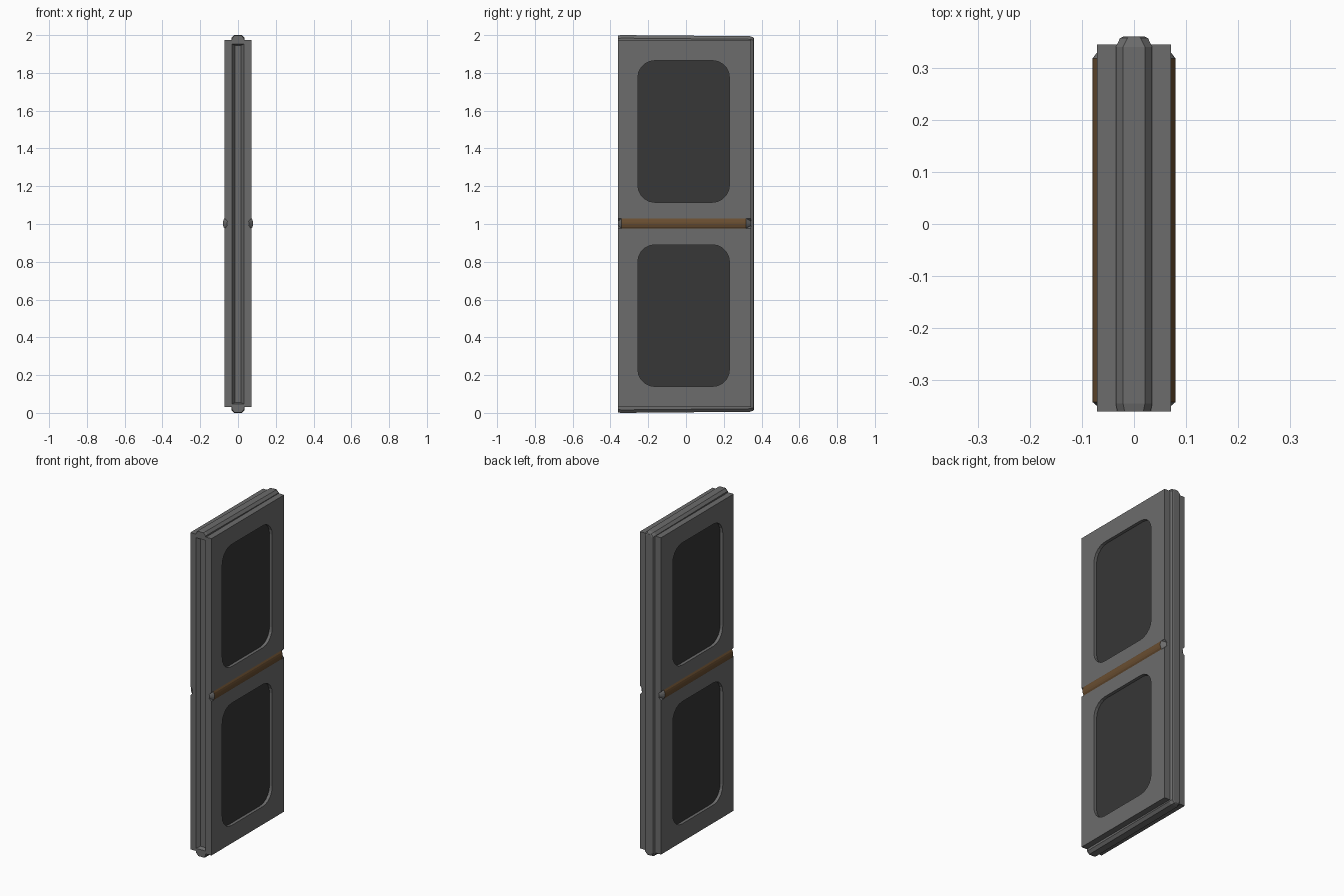
import bpy, bmesh, math
from mathutils import Vector

if "Cube" in bpy.data.objects:
    bpy.data.objects.remove(bpy.data.objects["Cube"])


def material(name, rgb):
    m = bpy.data.materials.new(name)
    m.diffuse_color = (*rgb, 1)
    m.use_nodes = True
    m.node_tree.nodes["Principled BSDF"].inputs["Base Color"].default_value = m.diffuse_color
    return m


GREY = material("door grey", (0.15, 0.15, 0.15))
DARK = material("dark panel", (0.038, 0.038, 0.038))
BROWN = material("bronze strip", (0.14, 0.075, 0.03))


def loft(name, rings, mat):
    """Closed solid through rings that all have the same number of points."""
    bm = bmesh.new()
    rows = [[bm.verts.new(p) for p in r] for r in rings]
    n = len(rows[0])
    for a, b in zip(rows, rows[1:]):
        for i in range(n):
            bm.faces.new((a[i], a[(i + 1) % n], b[(i + 1) % n], b[i]))
    bm.faces.new(rows[0])
    bm.faces.new(rows[-1])
    bmesh.ops.recalc_face_normals(bm, faces=bm.faces)
    me = bpy.data.meshes.new(name)
    bm.to_mesh(me)
    bm.free()
    me.materials.append(mat)
    ob = bpy.data.objects.new(name, me)
    bpy.context.collection.objects.link(ob)
    return ob


def xz_ring(profile, y):
    return [(x, y, z) for x, z in profile]


def cut(ob, cutter):
    m = ob.modifiers.new("cut", "BOOLEAN")
    m.operation, m.solver, m.object = "DIFFERENCE", "EXACT", cutter
    cutter.hide_render = True
    cutter.hide_set(True)


def rounded(x, z0, z1, y0=-0.255, y1=0.23, r=0.09, steps=5):
    """Rounded rectangle outline in the yz plane."""
    pts = []
    for k, (cy, cz) in enumerate(((y1 - r, z1 - r), (y0 + r, z1 - r),
                                  (y0 + r, z0 + r), (y1 - r, z0 + r))):
        for i in range(steps + 1):
            a = math.pi / 2 * (k + i / steps)
            pts.append((x, cy + r * math.cos(a), cz + r * math.sin(a)))
    return pts


X, MID = 0.0715, 1.003
FRONT, BACK = -0.36, 0.345

# Door slab with a V notch along the middle of each broad face
slab_half = [(X, 0.03), (X, MID - 0.027), (0.045, MID), (X, MID + 0.027), (X, 1.975)]
slab_profile = slab_half + [(-x, z) for x, z in reversed(slab_half)]
slab = loft("door_slab", [xz_ring(slab_profile, FRONT), xz_ring(slab_profile, BACK)], GREY)


# Chamfered tongue standing proud at the top, bottom and back, slightly tapered
def tongue_ring(w, y, inset):
    e = 0.016
    lo, hi = inset, 2 - inset
    half = [(w - 0.014, lo), (w, lo + e), (w, hi - e), (w - 0.014, hi)]
    return xz_ring(half + [(-x, z) for x, z in reversed(half)], y)


tongue = loft("tongue", [tongue_ring(0.032, FRONT, 0.003), tongue_ring(0.035, -0.345, 0.0),
                         tongue_ring(0.035, 0.34, 0.006), tongue_ring(0.027, 0.357, 0.012),
                         tongue_ring(0.021, 0.36, 0.016)], GREY)


# Sloped groove down the front edge
def groove_ring(w, y, z0):
    return [(-w, y, z0), (w, y, z0), (w, y, 2 - z0), (-w, y, 2 - z0)]


groove = loft("groove_cutter", [groove_ring(0.035, FRONT - 0.004, 0.045),
                                groove_ring(0.017, FRONT + 0.022, 0.055)], GREY)
cut(slab, groove)
cut(tongue, groove)

FLOOR = 0.05
for s, side in ((1, "right"), (-1, "left")):
    # Recessed windows with dark floors
    for z0, z1, level in ((0.14, 0.89, "lower"), (1.115, 1.865, "upper")):
        cutter = loft(f"{side}_{level}_cutter",
                      [rounded(s * FLOOR, z0, z1), rounded(s * 0.1, z0, z1)], GREY)
        cut(slab, cutter)
        loft(f"{side}_{level}_panel", [rounded(s * (FLOOR - 0.003), z0, z1),
                                       rounded(s * (FLOOR + 0.003), z0, z1)], DARK)

    # Bronze strip filling the notch, bulging slightly
    strip = [(s * x, MID + z) for x, z in ((0.045, 0), (X, 0.027), (0.077, 0.018), (0.08, 0.006),
                                           (0.08, -0.006), (0.077, -0.018), (X, -0.027))]
    loft(f"{side}_strip", [xz_ring(strip, -0.342), xz_ring(strip, 0.318)], BROWN)

    # Tapered grey stops at both ends of the strip
    tip = [(s * 0.045 + (x - s * 0.045) * 0.4, MID + (z - MID) * 0.4) for x, z in strip]
    for y0, y1, end in ((-0.342, FRONT, "front"), (0.318, BACK, "back")):
        loft(f"{side}_{end}_stop", [xz_ring(strip, y0), xz_ring(tip, y1)], GREY)
